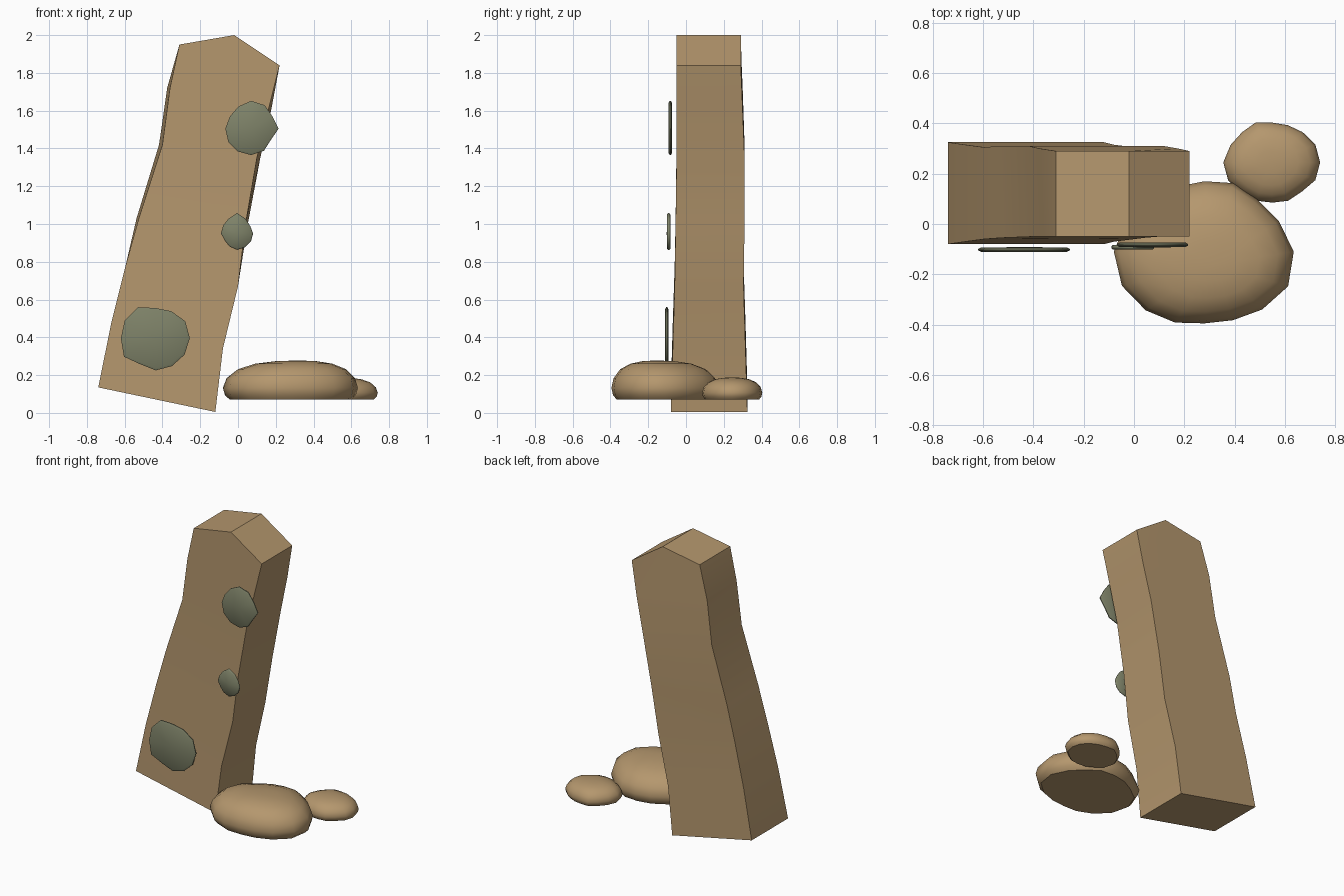
import bpy
from math import sin, cos, tau, radians

old = bpy.data.objects.get("Cube")
if old:
    bpy.data.objects.remove(old)


def material(name, rgb):
    m = bpy.data.materials.new(name)
    m.use_nodes = True
    m.diffuse_color = (*rgb, 1)
    m.node_tree.nodes["Principled BSDF"].inputs["Base Color"].default_value = (*rgb, 1)
    return m


sandstone = material("sandstone", (0.46, 0.31, 0.155))
lichen = material("lichen green", (0.21, 0.225, 0.14))


def loft(name, rings, mat, sharp, bottom=None, top=None):
    """Join equal rings of points and close both ends, with a pole if given."""
    n = len(rings[0])
    verts = [p for ring in rings for p in ring]
    faces = []
    for r in range(len(rings) - 1):
        for i in range(n):
            j = (i + 1) % n
            faces.append((r * n + i, r * n + j, (r + 1) * n + j, (r + 1) * n + i))
    last = (len(rings) - 1) * n
    for pole, start, flip in ((bottom, 0, True), (top, last, False)):
        loop = [start + i for i in range(n)]
        if flip:
            loop.reverse()
        if pole is None:
            faces.append(loop)
        else:
            verts.append(pole)
            faces += [(loop[i], loop[(i + 1) % n], len(verts) - 1) for i in range(n)]
    mesh = bpy.data.meshes.new(name)
    mesh.from_pydata(verts, [], faces)
    mesh.materials.append(mat)
    ob = bpy.data.objects.new(name, mesh)
    bpy.context.collection.objects.link(ob)
    bpy.ops.object.select_all(action="DESELECT")
    ob.select_set(True)
    bpy.context.view_layer.objects.active = ob
    bpy.ops.object.shade_smooth_by_angle(angle=radians(sharp))
    return ob


def outline(radii, scale):
    n = len(radii)
    return [(r * scale * cos(tau * i / n), r * scale * sin(tau * i / n))
            for i, r in enumerate(radii)]


# Leaning slab: left x, left z, right x, right z, front y, back y, back flare
rows = [
    (-.74, .135, -.12, .005, -.08, .325, 0),
    (-.67, .48, -.08, .34, -.07, .315, 0),
    (-.595, .78, 0, .67, -.06, .305, 0),
    (-.525, 1.03, .04, 1.0, -.055, .31, .012),
    (-.40, 1.42, .10, 1.35, -.05, .31, .018),
    (-.36, 1.72, .16, 1.6, -.05, .3, .015),
    (-.31, 1.95, .22, 1.84, -.05, .29, 0),
]
slab_rings = []
for lx, lz, rx, rz, fy, by, flare in rows:
    mx, mz = lx + (rx - lx) * .55, lz + (rz - lz) * .55
    if lz > 1.9:
        mx, mz = -.02, 2.0  # peaked crown
    slab_rings.append([(lx, fy, lz), (mx, fy, mz), (rx, fy, rz),
                       (rx + flare, by, rz), (mx, by, mz), (lx - flare, by, lz)])
slab = loft("stone_slab", slab_rings, sandstone, 30)
# split the crown along its ridge
crown = slab.data
crown_ring = range((len(rows) - 1) * 6, len(rows) * 6)
a, b, c, d, e, f = crown_ring
points = [v.co[:] for v in crown.vertices]
polys = [p.vertices[:] for p in crown.polygons if set(p.vertices) != set(crown_ring)]
polys += [(a, b, e, f), (b, c, d, e)]
crown.clear_geometry()
crown.from_pydata(points, [], polys)
bpy.ops.object.shade_smooth_by_angle(angle=radians(30))


# Flat-bottomed boulders
def boulder(name, x, y, low, high, radii, shift):
    profile = [(0, .9), (.12, .97), (.3, 1), (.55, .95), (.78, .8), (.92, .57), (.99, .28)]
    rings = []
    for h, s in profile:
        k = (1 - s) if h > .3 else 0
        rings.append([(x + px + shift[0] * k, y + py + shift[1] * k, low + h * (high - low))
                      for px, py in outline(radii, s)])
    loft(name, rings, sandstone, 40, top=(x + shift[0], y + shift[1], high))


boulder("large_boulder", .28, -.11, .07, .277,
        [.355, .32, .295, .295, .28, .28, .29, .335, .36, .355, .33, .305, .285, .295, .325, .36],
        (.04, -.05))
boulder("small_boulder", .55, .245, .072, .187,
        [.19, .185, .17, .16, .158, .172, .17, .18, .195, .19, .17, .165, .16, .165, .165, .185],
        (-.01, 0))


# Thin lichen patches in front of the slab
def patch(name, x, y, z, radii):
    rings = [[(x + px, y + dy, z + pz) for px, pz in outline(radii, s)]
             for dy, s in ((.009, .93), (.003, 1), (-.003, 1), (-.009, .93))]
    loft(name, rings, lichen, 50, bottom=(x, y + .01, z), top=(x, y - .01, z))


patch("upper_lichen", .07, -.083, 1.505,
      [.145, .13, .143, .147, .135, .13, .137, .14, .14, .14, .135, .12])
patch("middle_lichen", -.005, -.092, .95,
      [.085, .08, .09, .108, .09, .085, .085, .075, .08, .087, .085, .085])
patch("lower_lichen", -.435, -.102, .395,
      [.18, .18, .165, .16, .19, .19, .185, .195, .16, .17, .17, .175])
